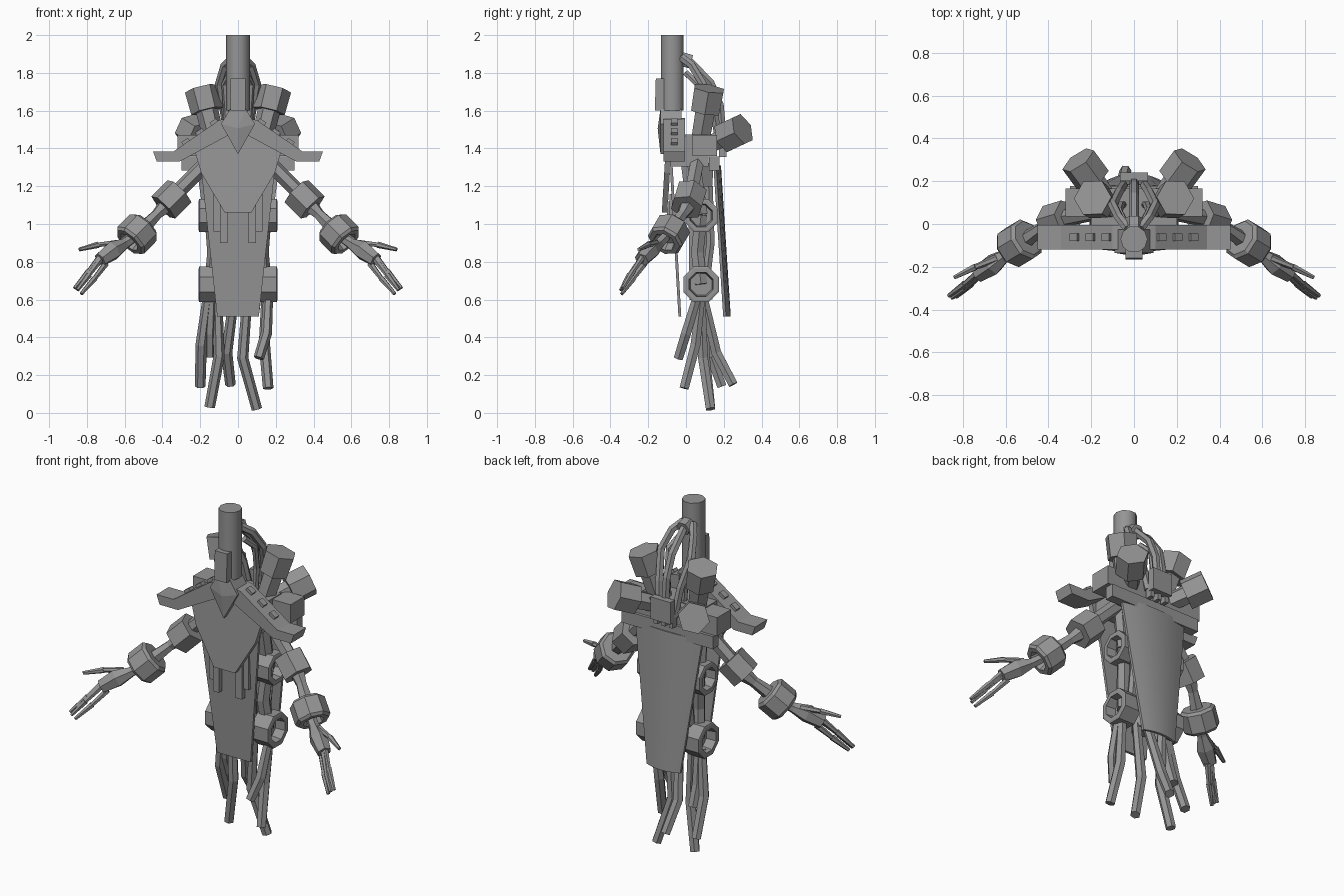
import bpy, bmesh
from math import cos, sin, tau, radians
from mathutils import Vector, Matrix

cube = bpy.data.objects.get("Cube")
if cube:
    bpy.data.objects.remove(cube, do_unlink=True)

grey = bpy.data.materials.new("grey metal")
grey.use_nodes = True
colour = (0.3, 0.3, 0.3, 1)
grey.diffuse_color = colour
grey.node_tree.nodes["Principled BSDF"].inputs["Base Color"].default_value = colour


def finish(name, bm, smooth=False):
    bmesh.ops.recalc_face_normals(bm, faces=bm.faces[:])
    mesh = bpy.data.meshes.new(name)
    bm.to_mesh(mesh)
    bm.free()
    mesh.materials.append(grey)
    ob = bpy.data.objects.new(name, mesh)
    bpy.context.collection.objects.link(ob)
    if smooth:
        bpy.ops.object.select_all(action='DESELECT')
        ob.select_set(True)
        bpy.context.view_layer.objects.active = ob
        bpy.ops.object.shade_smooth_by_angle(angle=radians(40))
    return ob


def rings(name, sections, sides, smooth=False):
    """Skin a run of (centre, direction, radius) polygons and cap the ends."""
    bm = bmesh.new()
    loops = []
    for c, d, r in sections:
        d = Vector(d).normalized()
        ref = Vector((0, 1, 0)) if abs(d.x) > 0.9 else Vector((1, 0, 0))
        u = ref.cross(d).normalized()
        v = d.cross(u)
        angles = [tau * (i + 0.5) / sides for i in range(sides)]
        loops.append([bm.verts.new(Vector(c) + r * (u * cos(a) + v * sin(a))) for a in angles])
    for a, b in zip(loops, loops[1:]):
        for i in range(sides):
            j = (i + 1) % sides
            bm.faces.new((a[i], a[j], b[j], b[i]))
    bm.faces.new(loops[0])
    bm.faces.new(loops[-1])
    return finish(name, bm, smooth)


def lathe(name, centre, axis, profile, sides=6, smooth=False):
    axis = Vector(axis).normalized()
    return rings(name, [(Vector(centre) + axis * t, axis, r) for t, r in profile], sides, smooth)


def tube(name, path, radii, sides=6):
    pts = [Vector(p) for p in path]
    if not isinstance(radii, (list, tuple)):
        radii = [radii] * len(pts)
    last = len(pts) - 1
    return rings(name, [(p, pts[min(i + 1, last)] - pts[max(i - 1, 0)], radii[i])
                        for i, p in enumerate(pts)], sides)


def box(name, centre, size, angle=0):
    bm = bmesh.new()
    bmesh.ops.create_cube(bm, size=1)
    bm.transform(Matrix.Translation(centre) @ Matrix.Rotation(angle, 4, 'Y')
                 @ Matrix.Diagonal((*size, 1)))
    return finish(name, bm)


def plate(name, outline, y, depth, lean=0, ridge=0):
    """Extrude an x-z outline backwards; lean shifts y with height."""
    bm = bmesh.new()
    z0 = outline[0][1]
    verts = [bm.verts.new((x, y + lean * (z - z0), z)) for x, z in outline]
    front = bm.faces.new(verts)
    ext = bmesh.ops.extrude_face_region(bm, geom=[front], use_keep_orig=True)
    moved = [g for g in ext["geom"] if isinstance(g, bmesh.types.BMVert)]
    bmesh.ops.translate(bm, verts=moved, vec=(0, depth, 0))
    if ridge:
        poked = bmesh.ops.poke(bm, faces=[front])
        bmesh.ops.translate(bm, verts=poked["verts"], vec=(0, -ridge, 0))
    return finish(name, bm)


def cloth(name, top, bottom, bulge, cols=8):
    """Hanging tapered panel; top and bottom are (half width, y, z)."""
    bm = bmesh.new()
    rows = []
    for w, y, z in (top, bottom):
        us = [2 * i / cols - 1 for i in range(cols + 1)]
        rows.append([bm.verts.new((u * w, y - bulge * u * u, z)) for u in us])
    for i in range(cols):
        bm.faces.new((rows[0][i], rows[0][i + 1], rows[1][i + 1], rows[1][i]))
    ext = bmesh.ops.extrude_face_region(bm, geom=bm.faces[:], use_keep_orig=True)
    moved = [g for g in ext["geom"] if isinstance(g, bmesh.types.BMVert)]
    bmesh.ops.translate(bm, verts=moved, vec=(0, -0.015, 0))
    return finish(name, bm, smooth=True)


def mirrored(points, s):
    return [Vector((s * x, y, z)) for x, y, z in points]


def both(outline):
    return outline + [(-x, z) for x, z in reversed(outline) if x]


# Head, face block and neck
lathe("head", (0, -0.072, 1.6), (0, 0, 1), [(0, 0.063), (0.4, 0.063)], 10, True)
plate("face_block", both([(0.04, 1.6), (0.04, 1.77)]), -0.165, 0.09, lean=0.03)
plate("neck_collar", both([(0, 1.37), (0.09, 1.53), (0.04, 1.61)]), -0.135, 0.11, ridge=0.015)
lathe("hose_socket", (0, -0.03, 1.875), (0, 0.9, -0.25), [(0, 0.042), (0.06, 0.042)])

# Chest shield and torso
plate("chest_shield", both([(0.07, 1.06), (0.195, 1.27), (0.23, 1.39), (0.1, 1.52), (0, 1.45)]),
      -0.128, 0.03, lean=0.06)
box("torso", (0, 0.02, 1.39), (0.4, 0.2, 0.17))
box("shoulder_beam", (0, 0.1, 1.415), (0.64, 0.13, 0.11))
box("back_bar", (0, 0.15, 1.32), (0.6, 0.055, 0.075))
box("back_connector", (0, 0.22, 1.455), (0.13, 0.04, 0.13))
for x in (-0.05, 0, 0.05):
    box("hose_clip", (x, 0.195, 1.385), (0.025, 0.04, 0.06))
tube("spine", [(0, 0.06, 1.32), (0, 0.07, 1.0), (0, 0.08, 0.6)], [0.1, 0.065, 0.07])

# Front and back hanging panels
cloth("front_panel", (0.2, -0.072, 1.33), (0.11, -0.025, 0.51), 0.0, 2)
cloth("back_panel", (0.22, 0.185, 1.31), (0.11, 0.237, 0.51), 0.025)

# Hoses from the head to the back
tube("centre_hose", [(0, 0.01, 1.87), (0, 0.13, 1.75), (0, 0.18, 1.63), (0, 0.2, 1.4)], 0.023)

for s, side in ((1, "left"), (-1, "right")):
    def m(*pts):
        return mirrored(pts, s)

    def p(x, y, z):
        return Vector((s * x, y, z))

    tube(side + "_head_hose", m((0.03, -0.02, 1.88), (0.07, 0.03, 1.84), (0.1, 0.09, 1.74),
                                (0.07, 0.15, 1.58), (0.05, 0.18, 1.41)), 0.023)
    tube(side + "_neck_hose", m((0.04, 0, 1.8), (0.07, 0.06, 1.74), (0.06, 0.09, 1.6),
                                (0.05, 0.09, 1.44)), 0.018)

    # Shoulder plate with three raised studs
    pad = [(0.05, 1.56), (0.1, 1.55), (0.34, 1.385), (0.45, 1.385), (0.43, 1.33), (0.31, 1.33),
           (0.05, 1.47)]
    plate(side + "_shoulder_plate", [(s * x, z) for x, z in pad], -0.12, 0.115)
    for i in range(3):
        x = 0.125 + 0.075 * i
        box(side + "_shoulder_stud", p(x, -0.062, 1.535 - 0.0515 * i), (0.042, 0.036, 0.03),
            s * radians(34.5))

    # Back thrusters on stubs
    lathe(side + "_upper_thruster", p(0.178, 0.112, 1.655), p(0.25, 0.17, 1),
          [(-0.24, 0.055), (-0.06, 0.06), (-0.06, 0.086), (0.065, 0.09)])
    lathe(side + "_rear_thruster", p(0.225, 0.25, 1.48), p(0.55, 0.75, 0.35),
          [(-0.18, 0.05), (-0.06, 0.055), (-0.06, 0.088), (0.065, 0.088)])

    # Tabs below the chest
    box(side + "_chest_tab", p(0.075, -0.085, 1.01), (0.04, 0.03, 0.22))
    box(side + "_outer_tab", p(0.113, -0.075, 1.06), (0.034, 0.025, 0.2))

    # Arm, elbow drum and open wrist cuff
    tube(side + "_upper_arm", m((0.16, 0.06, 1.33), (0.36, 0.02, 1.13)), 0.04)
    lathe(side + "_elbow", p(0.352, 0.015, 1.13), p(0.66, -0.2, -0.66),
          [(-0.062, 0.088), (0.062, 0.088)])
    tube(side + "_forearm", m((0.38, 0.01, 1.1), (0.43, -0.02, 1.05), (0.54, -0.1, 0.94)),
         [0.045, 0.03, 0.045])
    lathe(side + "_wrist_cuff", p(0.535, -0.09, 0.947), p(0.6, -0.36, -0.62),
          [(-0.065, 0.085), (-0.05, 0.1), (0.05, 0.1), (0.065, 0.088), (0.065, 0.06),
           (0.02, 0.05)], 8)

    # Hand
    tube(side + "_palm", m((0.55, -0.11, 0.93), (0.6, -0.145, 0.895), (0.66, -0.19, 0.86),
                           (0.73, -0.235, 0.81)), [0.028, 0.03, 0.052, 0.04])
    fingers = [((0.64, -0.16, 0.9), (0.74, -0.2, 0.89), (0.84, -0.25, 0.865)),
               ((0.72, -0.22, 0.84), (0.79, -0.28, 0.75), (0.865, -0.335, 0.66)),
               ((0.73, -0.24, 0.81), (0.79, -0.3, 0.73), (0.85, -0.345, 0.65)),
               ((0.70, -0.22, 0.79), (0.76, -0.28, 0.71), (0.83, -0.34, 0.63))]
    for base, knuckle, tip in fingers:
        tube(side + "_finger", m(base, knuckle), [0.018, 0.013])
        tube(side + "_fingertip", m(knuckle, tip), [0.017, 0.01])

    # Hip and knee drums with recessed outer ends
    for part, z, r in (("hip", 1.045, 0.095), ("knee", 0.68, 0.102)):
        lathe(f"{side}_{part}_drum", p(0.1, 0.08, z), (s, 0, 0),
              [(0, r), (0.105, r), (0.108, r * 0.9), (0.108, r * 0.68), (0.05, r * 0.6)], 8)
    tube(side + "_waist_strut", m((0.13, 0.04, 1.33), (0.14, 0.08, 1.05)), 0.04)
    tube(side + "_thigh", m((0.14, 0.08, 1.05), (0.125, 0.06, 0.85), (0.14, 0.08, 0.68)), 0.038)
    tube(side + "_thigh_hose", m((0.1, 0.12, 1.2), (0.11, 0.13, 0.9), (0.11, 0.1, 0.66)), 0.025)

# Hanging cable legs
legs = [((-0.16, 0.08, 0.62), (-0.195, 0.11, 0.36), (-0.2, 0.19, 0.14)),
        ((-0.11, 0.1, 0.62), (-0.1, 0.1, 0.3), (-0.15, 0.13, 0.03)),
        ((-0.14, 0.08, 0.62), (-0.15, 0.11, 0.42), (-0.15, 0.15, 0.3)),
        ((-0.02, 0.09, 0.62), (-0.06, 0.16, 0.32), (-0.04, 0.25, 0.15)),
        ((0.05, 0.08, 0.62), (0.025, 0.09, 0.29), (0.1, 0.13, 0.02)),
        ((0.16, 0.06, 0.62), (0.15, 0.0, 0.42), (0.11, -0.04, 0.29)),
        ((0.15, 0.08, 0.62), (0.14, 0.05, 0.36), (0.16, -0.01, 0.13))]
for path in legs:
    tube("cable_leg", path, [0.026, 0.03, 0.028])
